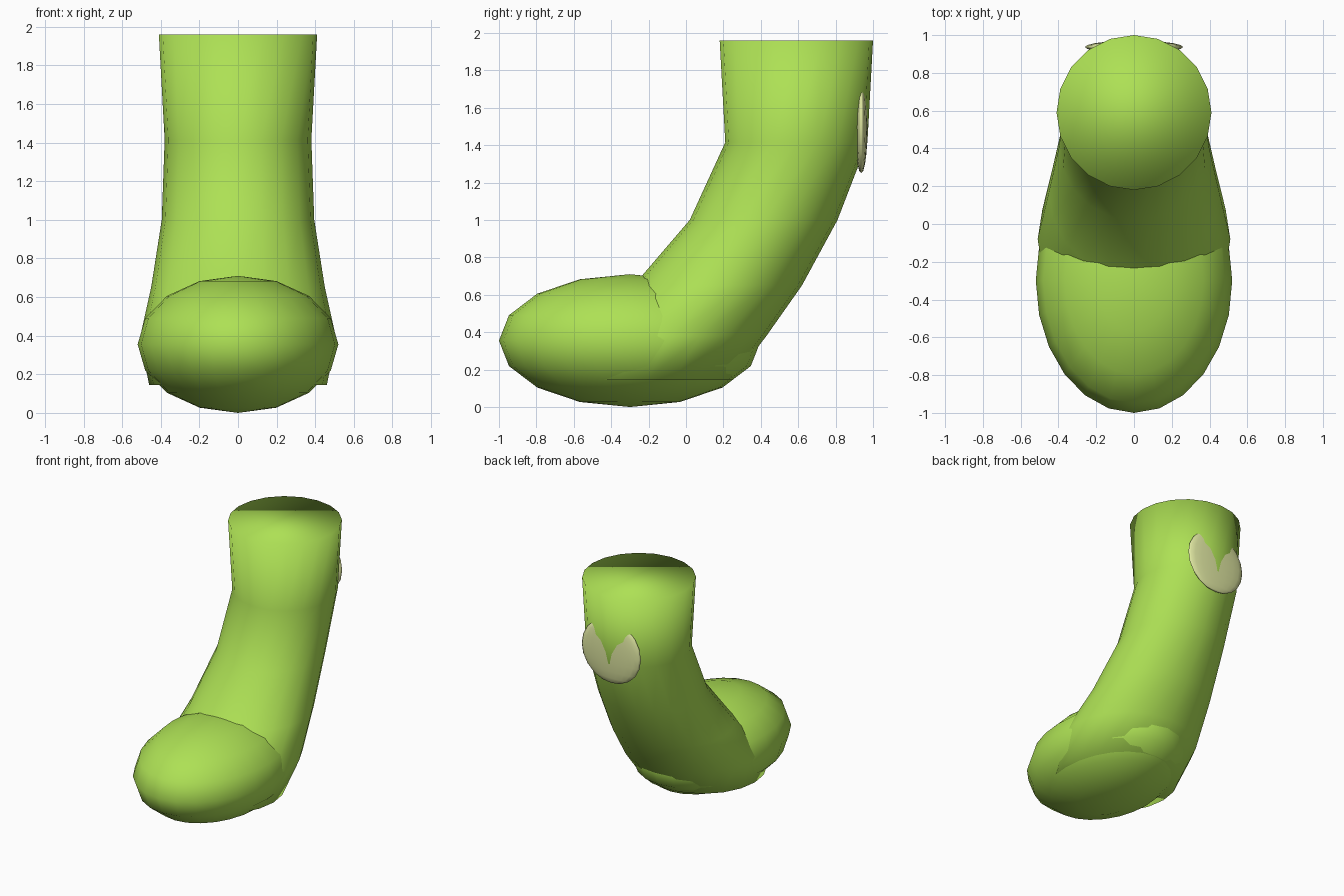
import bpy, bmesh
from math import cos, sin, tau

if "Cube" in bpy.data.objects:
    bpy.data.objects.remove(bpy.data.objects["Cube"])


def material(name, color):
    m = bpy.data.materials.new(name)
    m.diffuse_color = (*color, 1)
    m.use_nodes = True
    m.node_tree.nodes["Principled BSDF"].inputs["Base Color"].default_value = m.diffuse_color
    return m


green = material("green", (0.42, 0.75, 0.09))
pale = material("pale_green", (0.74, 0.80, 0.36))


def finish(bm, name, mat):
    bmesh.ops.recalc_face_normals(bm, faces=bm.faces)
    for f in bm.faces:
        f.smooth = True
    me = bpy.data.meshes.new(name)
    bm.to_mesh(me)
    bm.free()
    me.materials.append(mat)
    ob = bpy.data.objects.new(name, me)
    bpy.context.collection.objects.link(ob)
    return ob


def loft(name, rings, sides, mat):
    """Capped tube through horizontal circles given as (y, z, radius)."""
    bm = bmesh.new()
    loops = [[bm.verts.new((r * cos(tau * i / sides), y + r * sin(tau * i / sides), z))
              for i in range(sides)] for y, z, r in rings]
    for a, b in zip(loops, loops[1:]):
        for i in range(sides):
            j = (i + 1) % sides
            bm.faces.new((a[i], a[j], b[j], b[i]))
    bm.faces.new(loops[0][::-1])
    bm.faces.new(loops[-1])
    return finish(bm, name, mat)


def ellipsoid(name, center, radii, segments, rings, mat):
    bm = bmesh.new()
    bmesh.ops.create_uvsphere(bm, u_segments=segments, v_segments=rings, radius=1)
    bmesh.ops.scale(bm, vec=radii, verts=bm.verts)
    bmesh.ops.translate(bm, vec=center, verts=bm.verts)
    return finish(bm, name, mat)


# Bent leg, from the sole to the flat top
loft("leg", [(-0.21, 0.145, 0.46), (-0.08, 0.38, 0.51), (0.17, 0.65, 0.45),
             (0.415, 1.0, 0.395), (0.59, 1.415, 0.38), (0.59, 1.96, 0.41)], 20, green)

# Rounded toe
ellipsoid("foot", (0, -0.3, 0.355), (0.52, 0.7, 0.355), 24, 8, green)

# Thin pale pad set into the back of the leg
ellipsoid("back_pad", (0, 0.937, 1.5), (0.26, 0.034, 0.25), 20, 10, pale)
